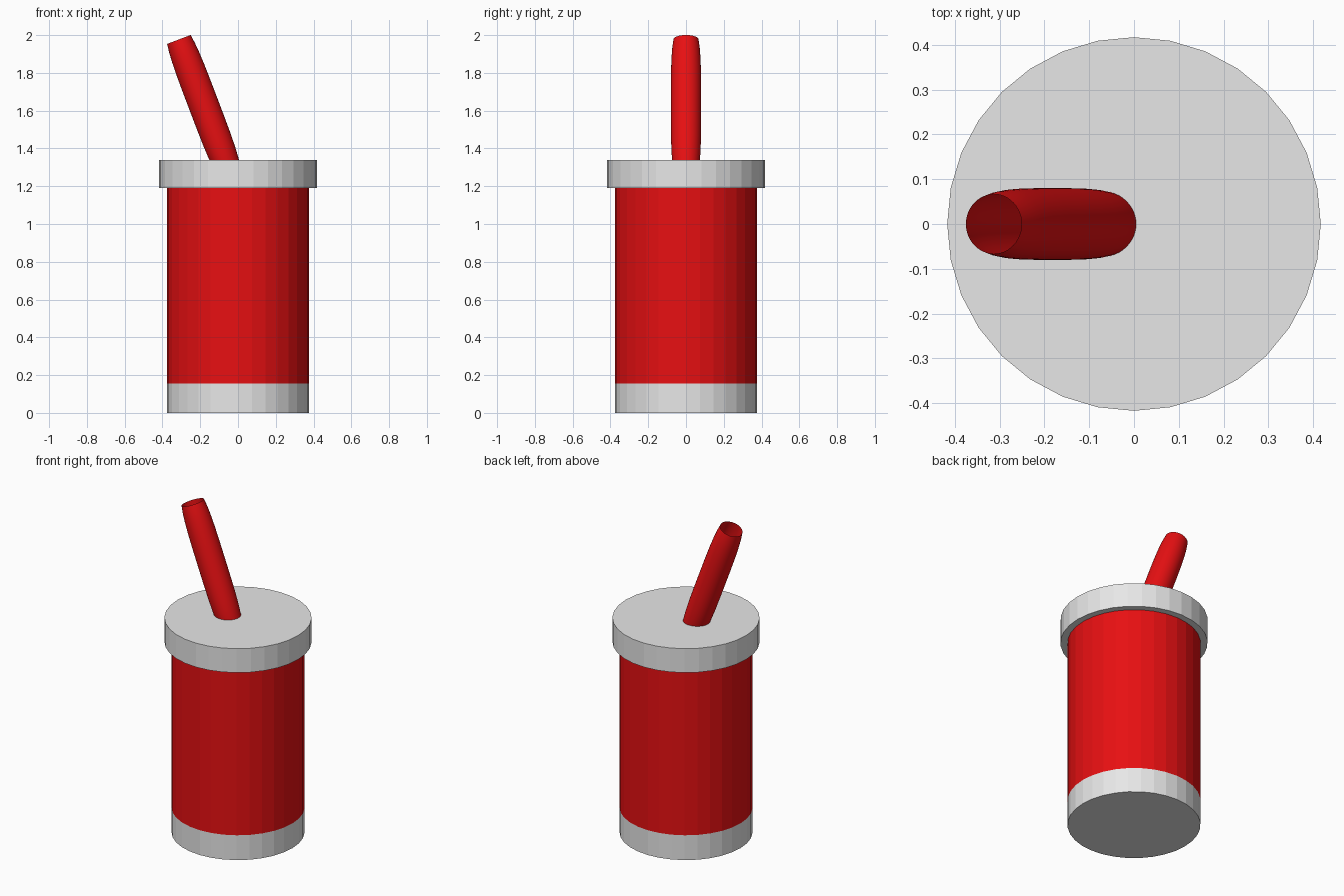
import bpy, math
from mathutils import Matrix

cube = bpy.data.objects.get("Cube")
if cube:
    bpy.data.objects.remove(cube, do_unlink=True)


def make_material(name, rgb):
    mat = bpy.data.materials.new(name)
    mat.use_nodes = True
    color = (*rgb, 1)
    mat.diffuse_color = color
    mat.node_tree.nodes["Principled BSDF"].inputs["Base Color"].default_value = color
    return mat


red = make_material("red", (0.8, 0.005, 0.006))
grey = make_material("light grey", (0.8, 0.8, 0.8))


def lathe(name, profile, mat, sides=32, caps=True):
    """Revolve (radius, height) points around z."""
    verts = [(r * math.sin(math.tau * i / sides), r * math.cos(math.tau * i / sides), z)
             for r, z in profile for i in range(sides)]
    faces = []
    for k in range(len(profile) - 1):
        a, b = k * sides, (k + 1) * sides
        for i in range(sides):
            j = (i + 1) % sides
            faces.append((a + j, a + i, b + i, b + j))
    if caps:
        faces.append(tuple(range(sides)))
        faces.append(tuple(reversed(range(len(verts) - sides, len(verts)))))
    mesh = bpy.data.meshes.new(name)
    mesh.from_pydata(verts, [], faces)
    mesh.materials.append(mat)
    obj = bpy.data.objects.new(name, mesh)
    bpy.context.collection.objects.link(obj)
    return obj


# Cup: grey base band, red body, wider grey lid
CUP, LID = 0.377, 0.417
lathe("cup_base", [(CUP, 0), (CUP, 0.155)], grey)
lathe("cup_body", [(CUP, 0.155), (CUP, 1.19)], red)
lathe("lid", [(LID, 1.19), (LID, 1.34)], grey)

# Straw: open tube, gently narrowed at both ends, leaning to the right
LENGTH = 0.74
taper = [(0.0665, 0), (0.0725, 0.045), (0.0765, 0.1), (0.079, 0.17), (0.08, 0.27)]
profile = [(r, d - LENGTH) for r, d in taper] + [(r, -d) for r, d in reversed(taper)]
straw = lathe("straw", profile, red, sides=48, caps=False)
for poly in straw.data.polygons:
    poly.use_smooth = True
straw.matrix_world = (Matrix.Translation((-0.313, 0, 1.977))
                      @ Matrix.Rotation(math.radians(-20.8), 4, "Y"))
